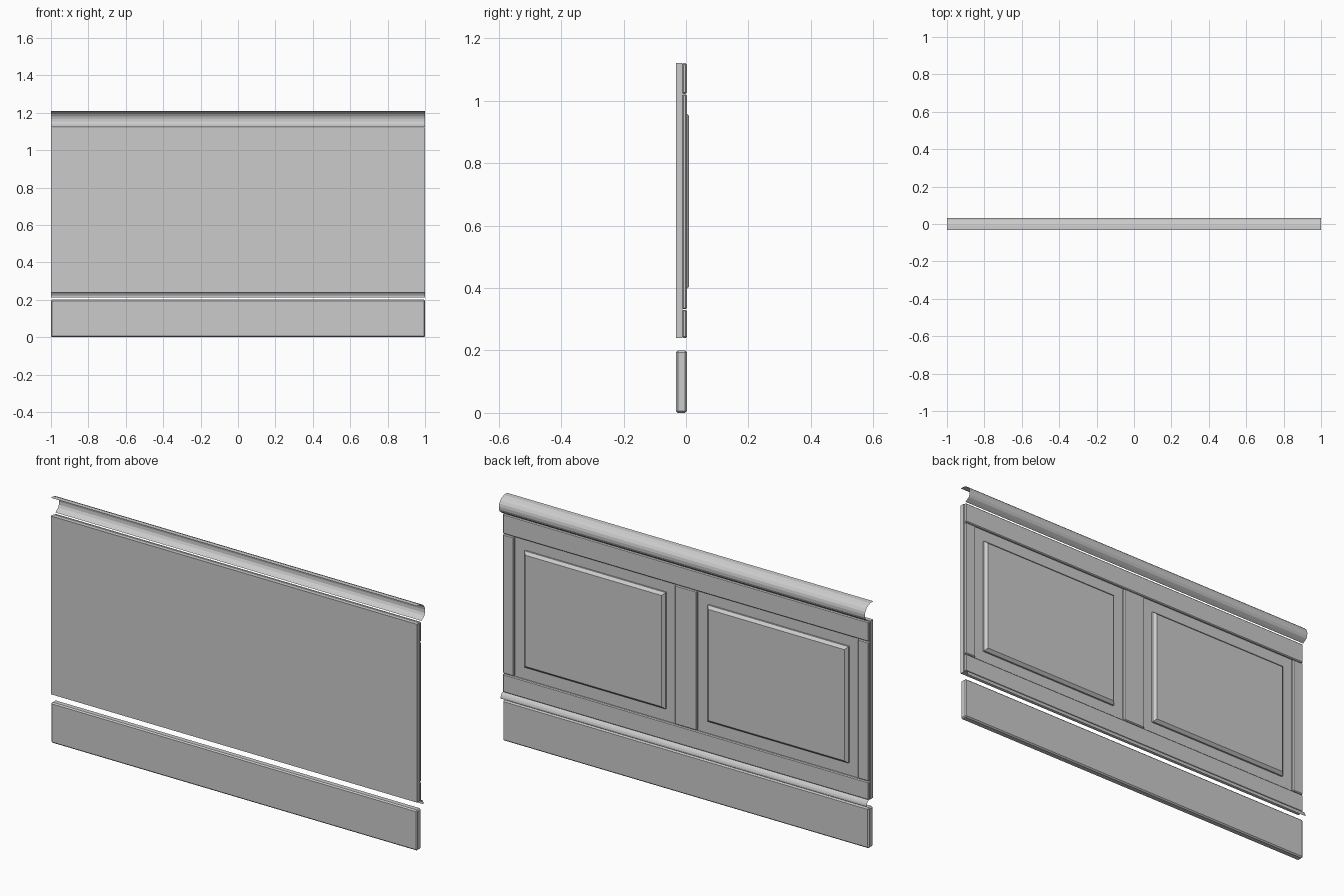
import bpy, bmesh

if "Cube" in bpy.data.objects:
    bpy.data.objects.remove(bpy.data.objects["Cube"])


def box(name, x, y, z, bevel=0.0, segments=1):
    """Box from (min, max) ranges with optional bevelled edges."""
    bm = bmesh.new()
    bmesh.ops.create_cube(bm, size=1)
    for v in bm.verts:
        v.co = [r[0] + (c + 0.5) * (r[1] - r[0]) for c, r in zip(v.co, (x, y, z))]
    if bevel:
        bmesh.ops.bevel(bm, geom=bm.edges[:], offset=bevel, segments=segments,
                        profile=0.5, affect='EDGES')
    return finish(name, bm)


def moulding(name, profile):
    """Open (y, z) profile swept along the full width."""
    bm = bmesh.new()
    left = [bm.verts.new((-1, y, z)) for y, z in profile]
    right = [bm.verts.new((1, y, z)) for y, z in profile]
    for i in range(len(profile) - 1):
        bm.faces.new((left[i], left[i + 1], right[i + 1], right[i]))
    return finish(name, bm)


def finish(name, bm):
    bmesh.ops.recalc_face_normals(bm, faces=bm.faces[:])
    mesh = bpy.data.meshes.new(name)
    bm.to_mesh(mesh)
    bm.free()
    obj = bpy.data.objects.new(name, mesh)
    bpy.context.collection.objects.link(obj)
    return obj


BACK, FACE, FRONT = -0.032, -0.012, 0.003

# Skirting and backing board
box("baseboard", (-1, 1), (BACK, FRONT), (0, 0.2), 0.006)
box("backing_board", (-1, 1), (BACK, FACE), (0.24, 1.12))

# Horizontal rails
box("bottom_rail", (-1, 1), (FACE, FRONT), (0.24, 0.33), 0.004)
box("top_rail", (-1, 1), (FACE, FRONT), (1.022, 1.12), 0.004)

# Vertical stiles: half width at each end, full width in the middle
for label, x0, x1 in (("left", -1, -0.94), ("centre", -0.06, 0.06), ("right", 0.94, 1)):
    box(label + "_stile", (x0, x1), (FACE, FRONT), (0.332, 1.02), 0.004)

# Raised field panels with a chamfered border
for label, s in (("left", -1), ("right", 1)):
    x = sorted((s * 0.115, s * 0.885))
    panel = box(label + "_raised_panel", x, (FACE, 0.009), (0.39, 0.965))
    bm = bmesh.new()
    bm.from_mesh(panel.data)
    rim = [e for e in bm.edges if all(v.co.y > 0 for v in e.verts)]
    bmesh.ops.bevel(bm, geom=rim, offset=0.013, segments=1, affect='EDGES')
    bm.to_mesh(panel.data)
    bm.free()

# Rounded cap rail and small moulding above the skirting, both open sheets
moulding("cap_moulding", [
    (-0.032, 1.21), (-0.008, 1.209), (0.009, 1.202), (0.021, 1.192), (0.029, 1.18),
    (0.032, 1.167), (0.031, 1.152), (0.025, 1.14), (0.015, 1.132), (0.003, 1.124)])
moulding("base_moulding", [
    (FACE, 0.24), (FRONT, 0.24), (0.010, 0.236), (0.015, 0.229), (0.018, 0.221), (0.018, 0.213)])
